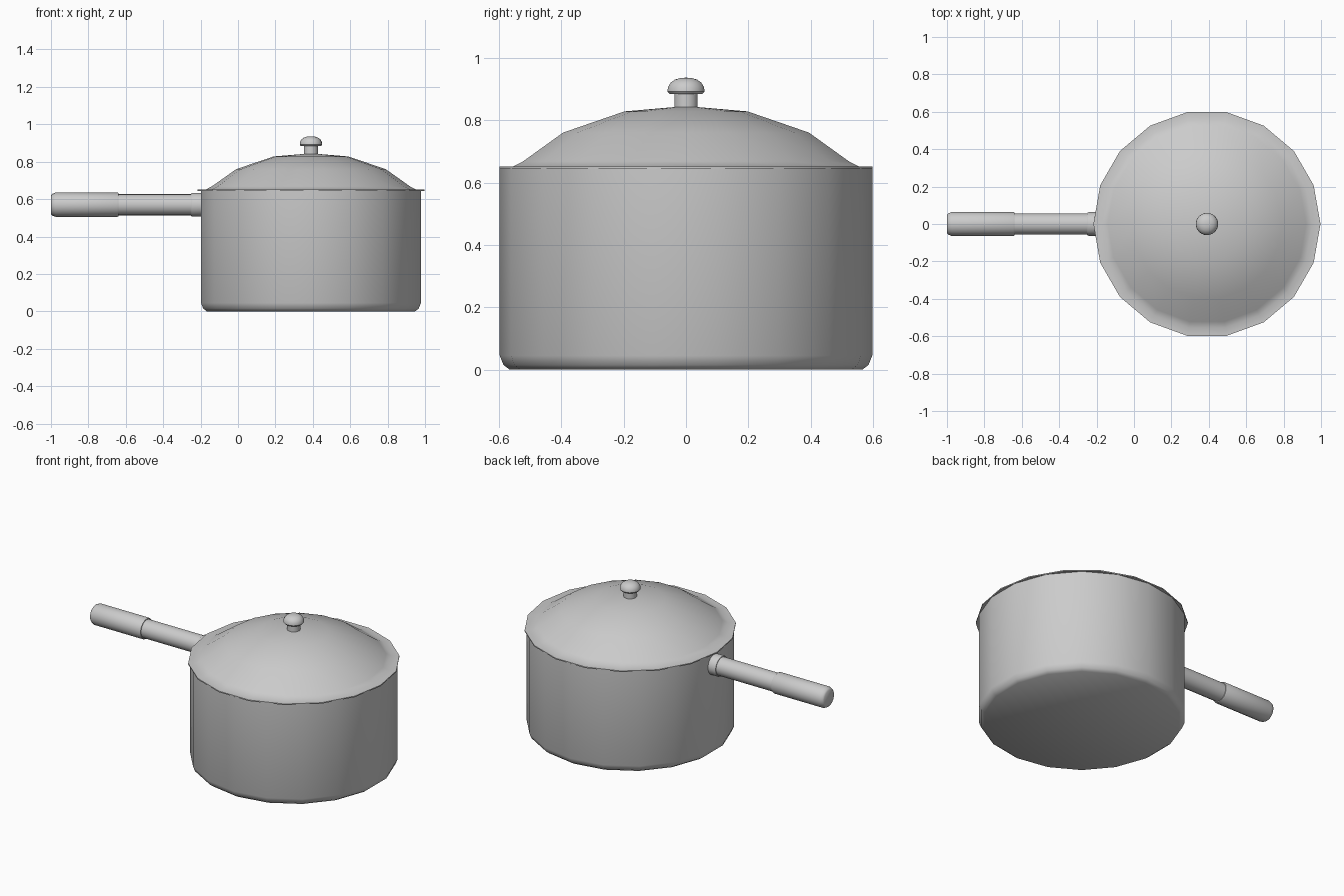
import bpy, bmesh
from math import cos, sin, pi, radians
from mathutils import Matrix

if "Cube" in bpy.data.objects:
    bpy.data.objects.remove(bpy.data.objects["Cube"])

CX = 0.39  # centre of the pot


def lathe(name, profile, sides, turn=0.0, matrix=None, smooth=40):
    """Revolve (radius, height) points about z; radius 0 makes a pole."""
    bm = bmesh.new()
    rings = []
    for r, z in profile:
        if r == 0:
            rings.append([bm.verts.new((0, 0, z))] * sides)
        else:
            rings.append([bm.verts.new((r * cos(turn + 2 * pi * i / sides),
                                        r * sin(turn + 2 * pi * i / sides), z))
                          for i in range(sides)])
    for a, b in zip(rings, rings[1:]):
        for i in range(sides):
            j = (i + 1) % sides
            quad = list(dict.fromkeys((a[i], a[j], b[j], b[i])))
            bm.faces.new(quad)
    bmesh.ops.recalc_face_normals(bm, faces=bm.faces[:])
    bm.transform(matrix or Matrix.Translation((CX, 0, 0)))
    mesh = bpy.data.meshes.new(name)
    bm.to_mesh(mesh)
    bm.free()
    obj = bpy.data.objects.new(name, mesh)
    bpy.context.collection.objects.link(obj)
    bpy.ops.object.select_all(action='DESELECT')
    obj.select_set(True)
    bpy.context.view_layer.objects.active = obj
    bpy.ops.object.shade_smooth_by_angle(angle=radians(smooth))
    return obj


# Hollow pot with a rounded foot; its corners sit half a step off the lid's
lathe("pot", [(0, 0), (0.565, 0), (0.585, 0.015), (0.597, 0.045), (0.597, 0.643),
              (0.572, 0.643), (0.572, 0.05), (0.55, 0.025), (0, 0.025)],
      18, turn=radians(10))

# Thin domed lid with a flat rim
lathe("lid", [(0, 0.845), (0.2, 0.828), (0.4, 0.76), (0.53, 0.668), (0.563, 0.651),
              (0.607, 0.651), (0.607, 0.644), (0.56, 0.644), (0.527, 0.66),
              (0.397, 0.751), (0.198, 0.819), (0, 0.836)], 18)

# Lid knob
lathe("knob_stem", [(0, 0.83), (0.038, 0.83), (0.038, 0.89), (0, 0.89)], 18)
lathe("knob_cap", [(0, 0.884), (0.054, 0.884), (0.06, 0.891), (0.059, 0.905),
                   (0.05, 0.92), (0.036, 0.93), (0.018, 0.935), (0, 0.936)], 18)

# Handle along x: heights in these profiles are x positions
ALONG_X = Matrix.Translation((0, 0, 0.57)) @ Matrix.Rotation(radians(90), 4, 'Y')
lathe("handle_grip", [(0, -1), (0.049, -1), (0.058, -0.993), (0.065, -0.975),
                      (0.065, -0.645), (0.062, -0.638), (0, -0.638)], 18, matrix=ALONG_X)
lathe("handle_rod", [(0, -0.65), (0.057, -0.65), (0.057, -0.24), (0, -0.24)],
      18, matrix=ALONG_X)
lathe("handle_collar", [(0, -0.25), (0.061, -0.25), (0.064, -0.244), (0.064, -0.185),
                        (0, -0.185)], 18, matrix=ALONG_X)
